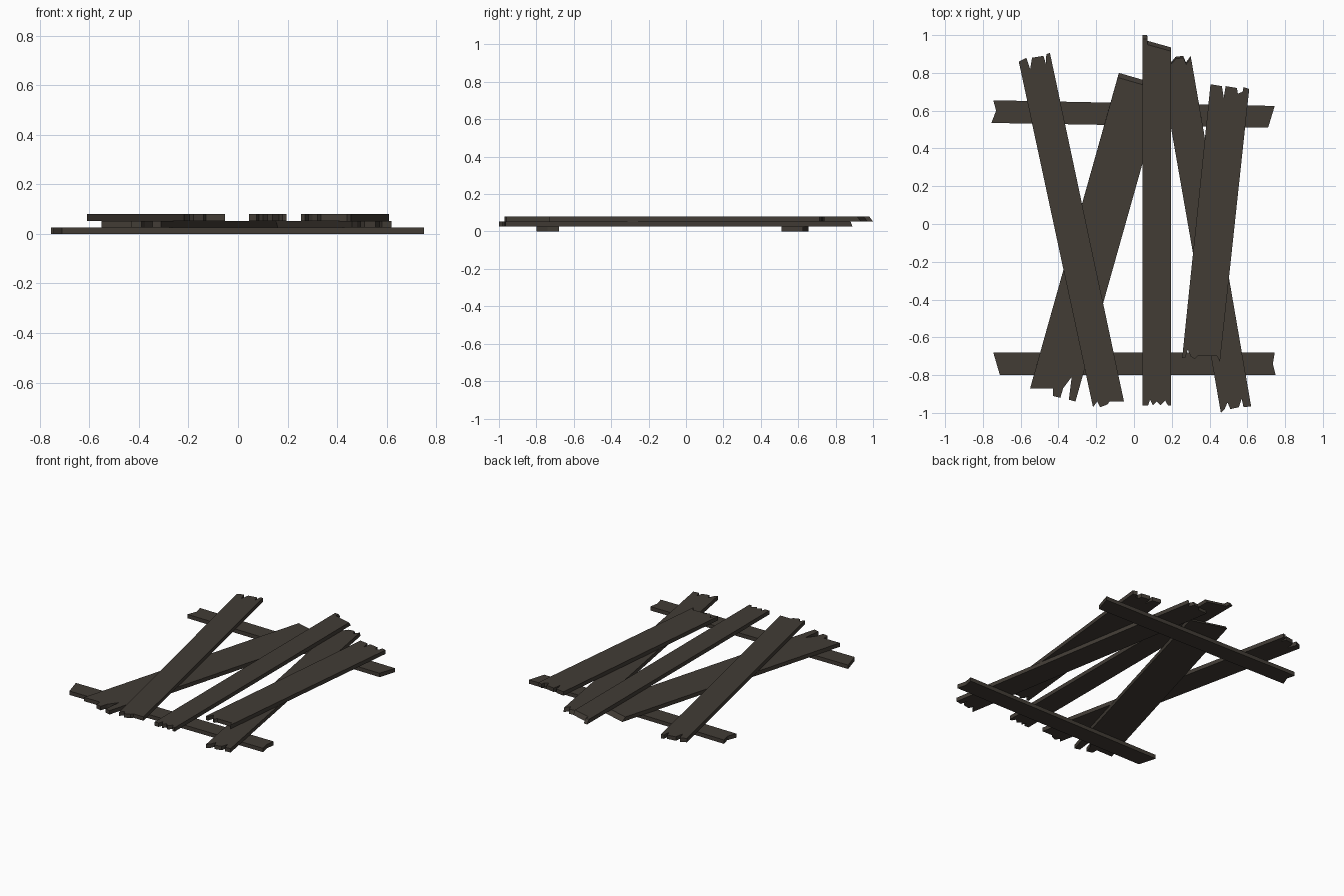
import bpy, bmesh
from mathutils import Vector

if "Cube" in bpy.data.objects:
    bpy.data.objects.remove(bpy.data.objects["Cube"])

wood = bpy.data.materials.new("dark_weathered_wood")
wood.diffuse_color = (0.054, 0.045, 0.036, 1)
wood.use_nodes = True
wood.node_tree.nodes["Principled BSDF"].inputs["Base Color"].default_value = wood.diffuse_color
T = 0.0265  # board thickness


def plank(name, end_a, end_b, layer, slant_a=0.0, slant_b=0.0):
    """Board between two broken end outlines; slant pulls the top edge of an end inward."""
    a = [Vector((x, y, 0)) for x, y in end_a]
    b = [Vector((x, y, 0)) for x, y in reversed(end_b)]
    along = (sum(b, Vector()) / len(b) - sum(a, Vector()) / len(a)).normalized()
    low = Vector((0, 0, layer * T))
    high = Vector((0, 0, (layer + 1) * T))
    bm = bmesh.new()
    bottom = [bm.verts.new(p + low) for p in a + b]
    top = [bm.verts.new(p + high + along * slant_a) for p in a]
    top += [bm.verts.new(p + high - along * slant_b) for p in b]
    bm.faces.new(bottom)
    bm.faces.new(top)
    n = len(top)
    for i in range(n):
        j = (i + 1) % n
        bm.faces.new((bottom[i], bottom[j], top[j], top[i]))
    bmesh.ops.recalc_face_normals(bm, faces=bm.faces)
    me = bpy.data.meshes.new(name)
    bm.to_mesh(me)
    bm.free()
    me.materials.append(wood)
    bpy.context.collection.objects.link(bpy.data.objects.new(name, me))


# Cross rails on the ground
plank("back_rail", [(-.755, .535), (-.73, .60), (-.745, .655)],
      [(.71, .51), (.745, .625)], 0)
plank("front_rail", [(-.71, -.80), (-.745, -.68)],
      [(.75, -.80), (.735, -.74), (.745, -.68)], 0)

# Middle layer: two leaning boards
plank("wide_leaning_board", [(-.08, .80), (.16, .73)],
      [(-.55, -.87), (-.43, -.87), (-.43, -.91), (-.39, -.92), (-.375, -.87),
       (-.33, -.81), (-.345, -.93), (-.31, -.94)], 1, slant_a=.025)
plank("right_leaning_board",
      [(.135, .86), (.20, .86), (.22, .885), (.26, .89), (.275, .855), (.30, .89)],
      [(.46, -1.0), (.48, -.98), (.495, -.945), (.51, -.98), (.555, -.97),
       (.57, -.925), (.58, -.97), (.62, -.965)], 1, slant_a=.01)

# Top layer: three boards
plank("left_top_board",
      [(-.61, .86), (-.57, .88), (-.55, .82), (-.54, .88), (-.48, .89),
       (-.467, .85), (-.464, .90), (-.445, .905)],
      [(-.217, -.97), (-.195, -.94), (-.18, -.97), (-.14, -.955), (-.13, -.94),
       (-.053, -.94)], 2)
plank("centre_board", [(.045, 1.0), (.07, 1.0), (.071, .97), (.195, .935)],
      [(.045, -.96), (.075, -.96), (.085, -.93), (.10, -.96), (.12, -.94),
       (.14, -.96), (.165, -.935), (.18, -.96), (.195, -.96)], 2, slant_a=.02)
plank("right_top_board",
      [(.405, .74), (.465, .73), (.475, .67), (.485, .73), (.545, .72),
       (.55, .69), (.575, .70), (.58, .725), (.61, .715)],
      [(.255, -.71), (.27, -.71), (.285, -.665), (.30, -.70), (.32, -.715),
       (.335, -.70), (.44, -.70), (.455, -.73)], 2)
